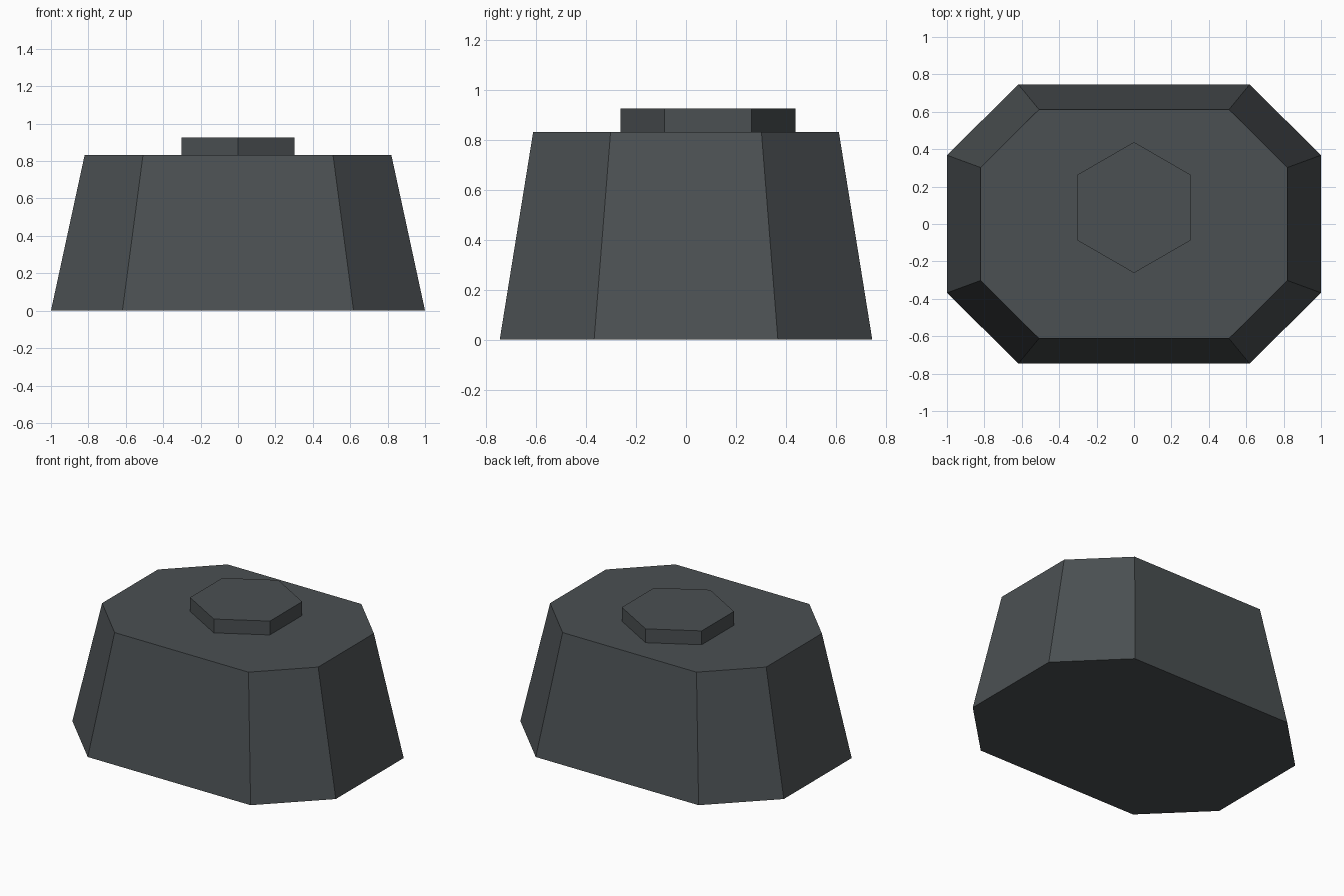
import bpy, bmesh
from math import sin, cos, pi

if "Cube" in bpy.data.objects:
    bpy.data.objects.remove(bpy.data.objects["Cube"])

dark = bpy.data.materials.new("dark_grey")
dark.diffuse_color = (0.07, 0.08, 0.085, 1)
dark.use_nodes = True
dark.node_tree.nodes["Principled BSDF"].inputs["Base Color"].default_value = dark.diffuse_color


def loft(name, sections):
    """Closed solid from matching (outline, z) sections."""
    bm = bmesh.new()
    rings = [[bm.verts.new((x, y, z)) for x, y in outline] for outline, z in sections]
    n = len(rings[0])
    for lower, upper in zip(rings, rings[1:]):
        for i in range(n):
            j = (i + 1) % n
            bm.faces.new((lower[i], lower[j], upper[j], upper[i]))
    bm.faces.new(rings[0][::-1])
    bm.faces.new(rings[-1])
    mesh = bpy.data.meshes.new(name)
    bm.to_mesh(mesh)
    bm.free()
    mesh.materials.append(dark)
    obj = bpy.data.objects.new(name, mesh)
    bpy.context.collection.objects.link(obj)
    return obj


def chamfered_rectangle(hx, hy, cx, cy):
    """Half sizes hx, hy; corner cuts end at cx on long sides and cy on short sides."""
    return [(hx, -cy), (hx, cy), (cx, hy), (-cx, hy),
            (-hx, cy), (-hx, -cy), (-cx, -hy), (cx, -hy)]


# Tapered eight-sided body
loft("tapered_body", [(chamfered_rectangle(1.0, 0.746, 0.618, 0.368), 0),
                      (chamfered_rectangle(0.82, 0.612, 0.508, 0.302), 0.832)])

# Six-sided raised cap, set towards the back
hexagon = [(0.35 * cos(pi / 2 + i * pi / 3), 0.088 + 0.35 * sin(pi / 2 + i * pi / 3))
           for i in range(6)]
loft("hexagonal_cap", [(hexagon, 0.82), (hexagon, 0.927)])
